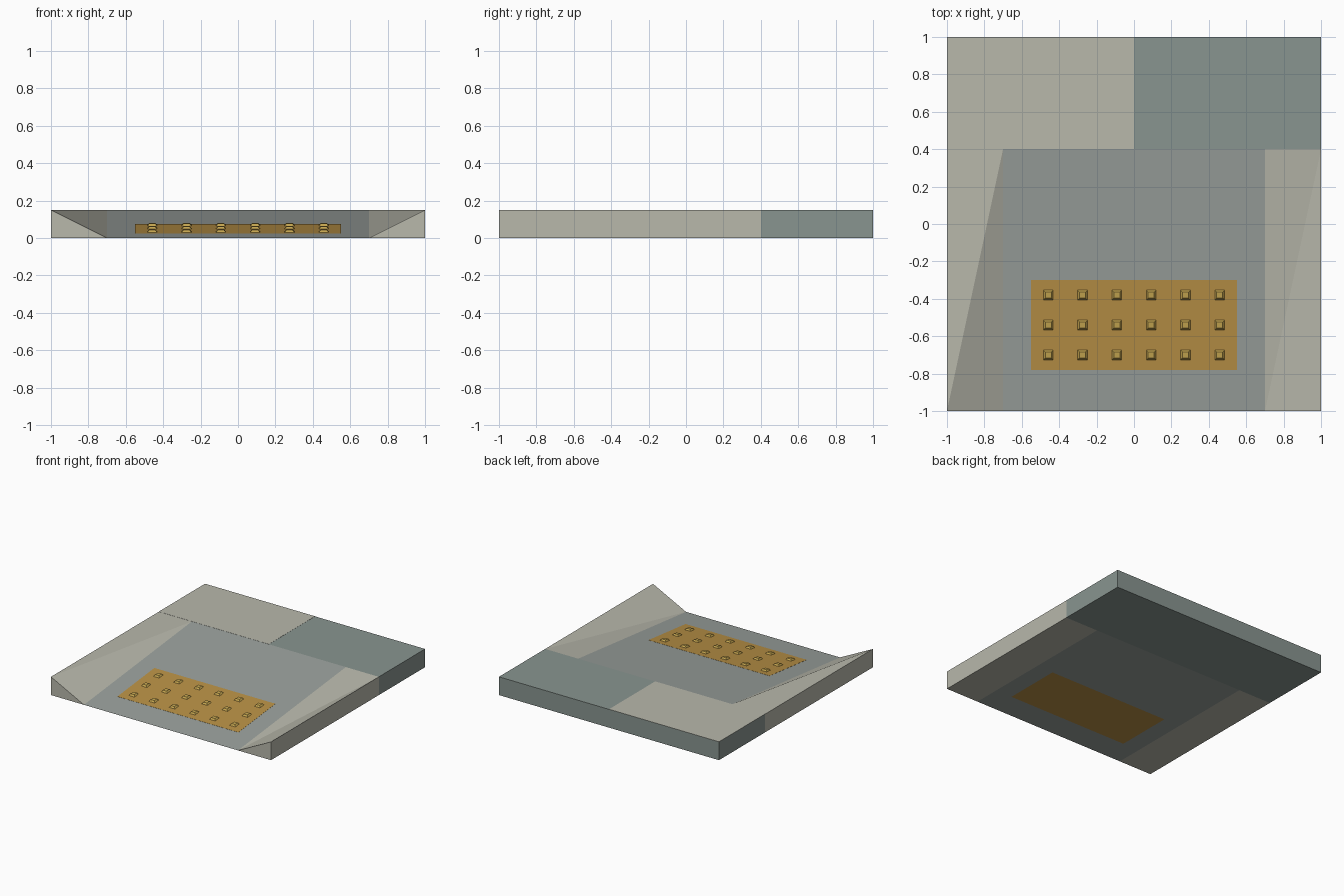
import bpy, bmesh

if "Cube" in bpy.data.objects:
    bpy.data.objects.remove(bpy.data.objects["Cube"])

H = 0.15                      # kerb height
Y0, Y1 = -1.0, 0.4            # ramp foot and head


def paint(name, rgb):
    m = bpy.data.materials.new(name)
    m.diffuse_color = (*rgb, 1)
    m.use_nodes = True
    m.node_tree.nodes["Principled BSDF"].inputs["Base Color"].default_value = m.diffuse_color
    return m


CONCRETE = paint("pale_concrete", (0.48, 0.48, 0.41))
GREY = paint("grey_concrete", (0.25, 0.30, 0.28))
RAMP = paint("ramp_concrete", (0.32, 0.35, 0.33))
PAD = paint("pad_ochre", (0.48, 0.28, 0.06))
STUD = paint("stud_yellow", (0.56, 0.38, 0.08))


def slope_z(y):
    return H * (y - Y0) / (Y1 - Y0)


def make(name, verts, faces, mat=None):
    bm = bmesh.new()
    vs = [bm.verts.new(v) for v in verts]
    for f in faces:
        bm.faces.new([vs[i] for i in f])
    bmesh.ops.recalc_face_normals(bm, faces=bm.faces)
    me = bpy.data.meshes.new(name)
    bm.to_mesh(me)
    bm.free()
    if mat:
        me.materials.append(mat)
    ob = bpy.data.objects.new(name, me)
    bpy.context.collection.objects.link(ob)
    return ob


BOX = [(0, 1, 2, 3), (4, 5, 6, 7), (0, 1, 5, 4), (1, 2, 6, 5), (2, 3, 7, 6), (3, 0, 4, 7)]


def block(name, x0, x1, y0, y1, bottom, top, mat=None):
    """Box whose top may follow a height function of y."""
    plan = [(x0, y0), (x1, y0), (x1, y1), (x0, y1)]
    z = top if callable(top) else (lambda y: top)
    return make(name, [(x, y, bottom) for x, y in plan] + [(x, y, z(y)) for x, y in plan], BOX, mat)


# Level landing with a pale panel over its left half
block("landing", -1, 1, Y1, 1, 0, H, GREY)
block("landing_panel", -1, 0, Y1, 1, H - 0.002, H + 0.001, CONCRETE)

# Sloping ramp, with an opening for the tactile pad
ramp_plan = [(-0.7, Y0, 0), (0.7, Y0, 0), (0.7, Y1, 0), (-0.7, Y1, 0), (0.7, Y1, H), (-0.7, Y1, H)]
ramp = make("ramp", ramp_plan, [(0, 1, 2, 3), (0, 1, 4, 5), (2, 3, 5, 4), (1, 2, 4), (0, 3, 5)], RAMP)
PX, PY0, PY1 = 0.55, -0.78, -0.30
cutter = block("pad_cutter", -PX, PX, PY0, PY1, -0.5, 0.5)
cutter.hide_render = True
cutter.hide_viewport = True
cutter.display_type = 'WIRE'
cut = ramp.modifiers.new("pad_opening", 'BOOLEAN')
cut.operation = 'DIFFERENCE'
cut.solver = 'EXACT'
cut.object = cutter

# Tactile pad, full depth and nearly flush with the ramp
block("tactile_pad", -PX, PX, PY0, PY1, 0, lambda y: slope_z(y) + 0.001, PAD)

# Side flares: warped top folded along a different diagonal on each side
for name, s, top in (("left_flare", -1, [(4, 5, 6), (0, 4, 6)]),
                     ("right_flare", 1, [(0, 4, 5), (0, 5, 6)])):
    xi, xo = 0.7 * s, 1.0 * s
    verts = [(xi, Y0, 0), (xo, Y0, 0), (xo, Y1, 0), (xi, Y1, 0),
             (xo, Y0, H), (xo, Y1, H), (xi, Y1, H)]
    sides = [(0, 1, 2, 3), (0, 1, 4), (1, 2, 5, 4), (2, 3, 6, 5), (0, 3, 6)]
    make(name, verts, sides + top, CONCRETE)

# Studs: truncated pyramids in a 6 by 3 grid
COLS, ROWS, BASE, TOP, RISE = 6, 3, 0.027, 0.016, 0.013
verts, faces = [], []
for i in range(COLS):
    for j in range(ROWS):
        cx = -PX + 2 * PX * (i + 0.5) / COLS
        cy = PY0 + (PY1 - PY0) * (j + 0.5) / ROWS
        n = len(verts)
        for r, dz in ((BASE, 0), (TOP, RISE)):
            for sx, sy in ((-1, -1), (1, -1), (1, 1), (-1, 1)):
                y = cy + sy * r
                verts.append((cx + sx * r, y, slope_z(y) + dz))
        faces += [tuple(n + k for k in f) for f in BOX]
make("tactile_studs", verts, faces, STUD)
